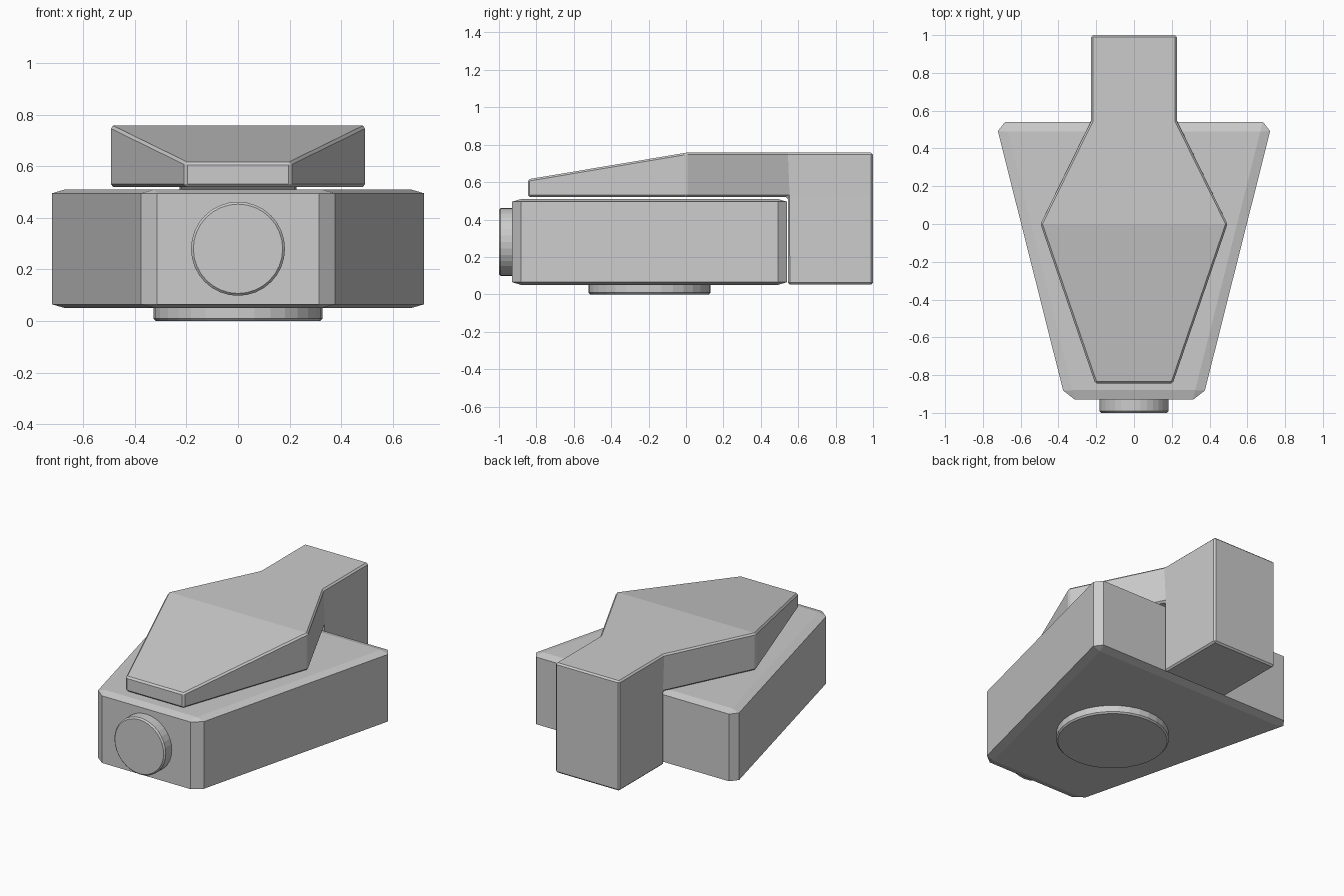
import bpy, bmesh
from math import radians, pi
from mathutils import Matrix

if "Cube" in bpy.data.objects:
    bpy.data.objects.remove(bpy.data.objects["Cube"])


def make_object(name, bm):
    bmesh.ops.recalc_face_normals(bm, faces=bm.faces[:])
    mesh = bpy.data.meshes.new(name)
    bm.to_mesh(mesh)
    bm.free()
    obj = bpy.data.objects.new(name, mesh)
    bpy.context.collection.objects.link(obj)
    return obj


def add_bevel(obj, width):
    mod = obj.modifiers.new("Bevel", 'BEVEL')
    mod.width = width
    mod.segments = 1
    mod.limit_method = 'ANGLE'
    mod.angle_limit = radians(30)


def loft(stations):
    """Box sections along y: (y, half width, bottom z, top z)."""
    bm = bmesh.new()
    rings = [[bm.verts.new(p) for p in ((-w, y, lo), (w, y, lo), (w, y, hi), (-w, y, hi))]
             for y, w, lo, hi in stations]
    for a, b in zip(rings, rings[1:]):
        for i in range(4):
            j = (i + 1) % 4
            bm.faces.new((a[i], a[j], b[j], b[i]))
    bm.faces.new(rings[0])
    bm.faces.new(rings[-1])
    bmesh.ops.recalc_face_normals(bm, faces=bm.faces[:])
    return bm


def disc(name, radius, depth, location, tilt=0.0):
    bm = bmesh.new()
    bmesh.ops.create_cone(bm, cap_ends=True, segments=32, radius1=radius,
                          radius2=radius, depth=depth,
                          matrix=Matrix.Translation(location) @ Matrix.Rotation(tilt, 4, 'X'))
    obj = make_object(name, bm)
    add_bevel(obj, 0.009)


# Tapered body: chamfered tall, then flattened so the chamfer is wide and shallow
squash = 0.3
half = 0.23 / squash
body = make_object("body", loft([(-0.93, 0.363, -half, half), (0.54, 0.733, -half, half)]))
body.location.z = 0.28
body.scale.z = squash
add_bevel(body, 0.05)

# Faceted top plate, whose tail folds down behind the body
bm = loft([(-0.845, 0.205, 0.52, 0.615), (0, 0.495, 0.52, 0.757),
           (0.545, 0.227, 0.52, 0.757), (1.0, 0.227, 0.52, 0.757)])
tail = [f for f in bm.faces if f.normal.z < -0.9 and f.calc_center_median().y > 0.6]
drop = bmesh.ops.extrude_face_region(bm, geom=tail)
bmesh.ops.delete(bm, geom=tail, context='FACES_ONLY')
bmesh.ops.translate(bm, vec=(0, 0, -0.467),
                    verts=[g for g in drop["geom"] if isinstance(g, bmesh.types.BMVert)])
add_bevel(make_object("top_plate_and_tail", bm), 0.01)

# Front button and round foot, each slightly sunk into the body
disc("front_button", 0.182, 0.10, (0, -0.95, 0.28), pi / 2)
disc("round_foot", 0.327, 0.08, (0, -0.195, 0.04))
